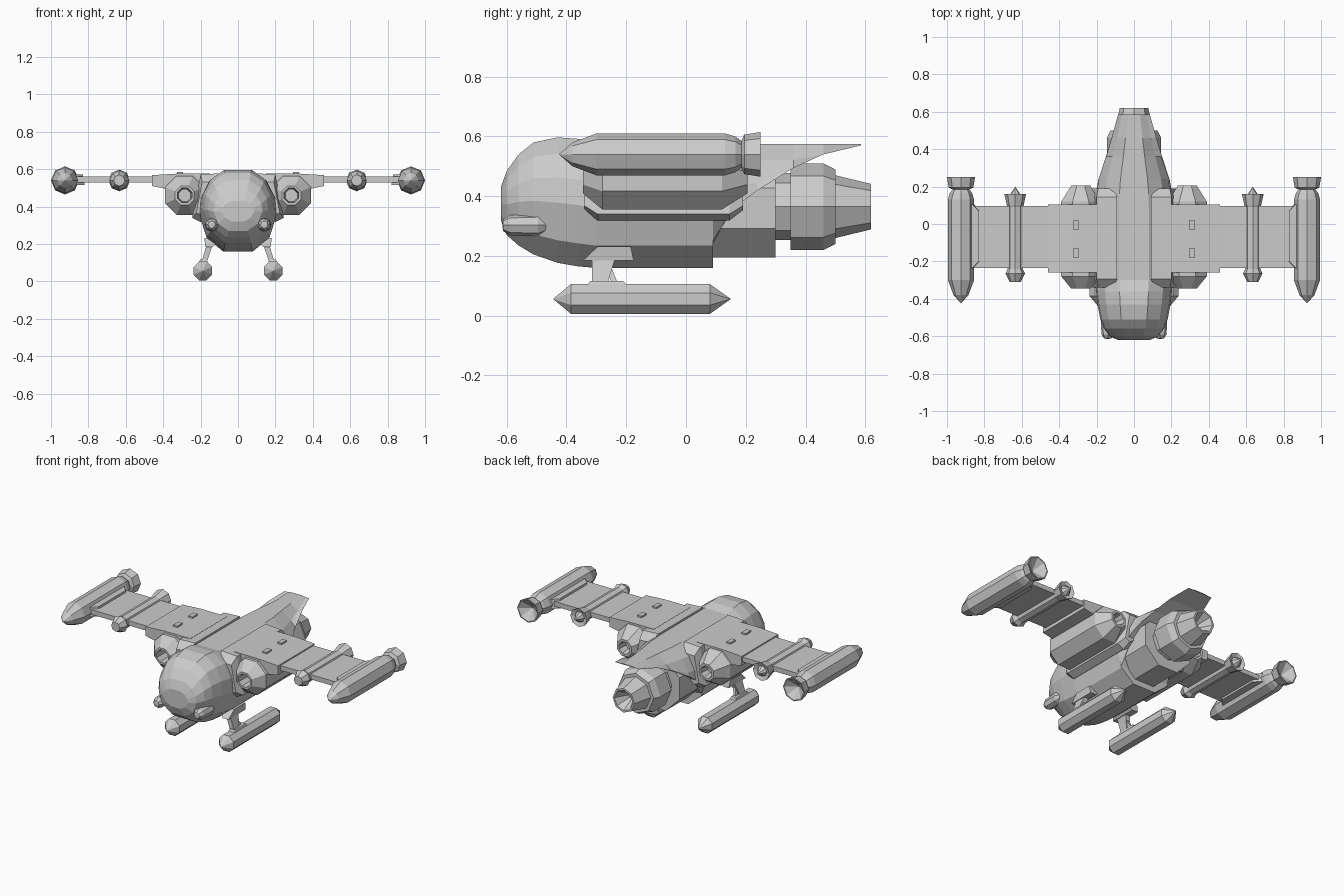
import bpy, bmesh
from math import sin, cos, pi
from mathutils import Vector

if "Cube" in bpy.data.objects:
    bpy.data.objects.remove(bpy.data.objects["Cube"])


def finish(name, bm, mirror=False):
    bmesh.ops.remove_doubles(bm, verts=bm.verts, dist=0.0005)
    bmesh.ops.recalc_face_normals(bm, faces=bm.faces)
    me = bpy.data.meshes.new(name)
    bm.to_mesh(me)
    bm.free()
    ob = bpy.data.objects.new(name, me)
    bpy.context.collection.objects.link(ob)
    if mirror:
        ob.modifiers.new("Mirror", 'MIRROR').use_axis[0] = True
    return ob


def loft(name, rings, mirror=False):
    """Skin a list of equal-length closed rings and cap both ends."""
    bm = bmesh.new()
    vs = [[bm.verts.new(p) for p in r] for r in rings]
    n = len(rings[0])
    for a, b in zip(vs, vs[1:]):
        for i in range(n):
            j = (i + 1) % n
            bm.faces.new((a[i], a[j], b[j], b[i]))
    bm.faces.new(vs[0])
    bm.faces.new(vs[-1][::-1])
    return finish(name, bm, mirror)


def lathe(name, x, z, profile, n=8, phase=0.0, mirror=True):
    """Turned part along y; profile is (y, radius)."""
    rings = [[(x + max(r, 1e-5) * sin(phase + 2 * pi * i / n), y,
               z + max(r, 1e-5) * cos(phase + 2 * pi * i / n)) for i in range(n)]
             for y, r in profile]
    return loft(name, rings, mirror)


def extrude_y(name, xz, y0, y1, inset=0.0):
    """xz profile extruded along y; inset chamfers the two ends."""
    c = sum((Vector(p) for p in xz), Vector((0, 0))) / len(xz)
    small = [Vector(p).lerp(c, inset) for p in xz]
    rings = [[(p[0], y, p[1]) for p in s] for s, y in
             ((small, y0), (xz, y0 + inset * 0.15), (xz, y1 - inset * 0.15), (small, y1))]
    return loft(name, rings if inset else [rings[0], rings[-1]], True)


def plate(name, yx_bottom, yx_top, z0, z1):
    return loft(name, [[(x, y, z0) for x, y in yx_bottom],
                       [(x, y, z1) for x, y in yx_top]], True)


# Fuselage: half section (x fraction, height fraction from belly to crown)
HALF = [(.38, 0), (.81, .18), (1, .48), (.96, .68), (.76, .87), (.38, 1)]
SECTION = HALF + [(-x, h) for x, h in reversed(HALF)]


def body_ring(y, w, zb, zt, cut=0.0):
    return [(w * x, y, min(zt, max(cut, zb + h * (zt - zb)))) for x, h in SECTION]


loft("fuselage", [body_ring(*s) for s in [
    (-.62, .085, .32, .43), (-.60, .13, .27, .485), (-.56, .16, .235, .54),
    (-.51, .18, .205, .58), (-.43, .195, .177, .597), (-.36, .203, .165, .592),
    (-.30, .208, .16, .575), (.09, .208, .16, .575)]])

# Tail wedge with rising flat underside
loft("tail_wedge", [body_ring(*s) for s in [
    (.08, .208, .16, .575, .22), (.16, .205, .16, .575, .36),
    (.24, .19, .16, .575, .42), (.36, .15, .16, .575, .495),
    (.46, .12, .16, .575, .54), (.585, .085, .16, .575, .57)]])

# Rear hull and main engine
lathe("rear_hull", 0, .36, [(0, .178), (.30, .178)], 8, pi / 8, False)
lathe("main_engine", 0, .365, [
    (.28, .112), (.35, .112), (.35, .145), (.46, .145), (.50, .125), (.50, .105),
    (.62, .076), (.62, .064), (.54, .02), (.54, 0)], 8, 0, False)

# Shoulder fairings
extrude_y("shoulder_fairing", [(.09, .578), (.2, .572), (.245, .34), (.2, .318), (.12, .36)],
          -.34, .19, .3)

# Wings and thicker root panels
plate("wing", *[[(.18, -.235), (.9, -.235), (.9, .095), (.18, .095)]] * 2, .53, .56)
extrude_y("wing_root", [(.15, .576), (.33, .576), (.46, .568), (.46, .51), (.36, .49), (.15, .49)],
          -.26, .105)
for y in (.0, -.15):
    plate("root_clip", *[[(.295, y - .03), (.325, y - .03), (.325, y + .02), (.295, y + .02)]] * 2,
          .56, .586)

# Inboard turbine pods with hollow intakes
lathe("turbine_pod", .285, .46, [
    (-.25, 0), (-.25, .035), (-.345, .042), (-.345, .055), (-.28, .113),
    (.12, .113), (.205, .055), (.205, .04), (.15, .03), (.15, 0)], 8, pi / 8)

# Mid wing pods
lathe("mid_wing_pod", .635, .54, [
    (-.31, 0), (-.31, .03), (-.265, .052), (-.24, .04), (.09, .04), (.10, .045),
    (.16, .058), (.15, .033), (.2, 0)])

# Wing tip tanks with flared nozzles
lathe("wing_tip_tank", .925, .54, [
    (-.425, 0), (-.38, .04), (-.30, .07), (.13, .07), (.165, .06), (.185, .045),
    (.195, .066), (.25, .075), (.25, .068), (.20, 0)])
plate("tip_bracket", [(.82, -.2), (.88, -.26), (.88, .13), (.82, .07)],
      [(.83, -.2), (.88, -.25), (.88, .12), (.83, .07)], .515, .572)

# Nose guns
lathe("nose_gun", .14, .303, [
    (-.615, 0), (-.612, .02), (-.59, .034), (-.495, .038), (-.45, .015), (-.4, .01)])

# Landing skids
lathe("landing_skid", .188, .056, [
    (-.445, 0), (-.385, .054), (.08, .054), (.15, 0)], 8, pi / 8)


def bar(name, a, b, sa, sb):
    """Tapered rectangular bar; sizes are (half x, half y)."""
    corners = ((-1, -1), (1, -1), (1, 1), (-1, 1))
    loft(name, [[(p[0] + s[0] * i, p[1] + s[1] * j, p[2]) for i, j in corners]
                for p, s in ((a, sa), (b, sb))], True)


bar("strut_mount", (.135, -.24, .232), (.155, -.26, .185), (.045, .055), (.02, .085))
bar("skid_strut", (.15, -.275, .20), (.182, -.29, .10), (.016, .04), (.014, .025))
bar("skid_brace", (.155, -.265, .175), (.182, -.235, .10), (.008, .01), (.008, .01))
bar("skid_foot", (.186, -.265, .095), (.184, -.265, .117), (.025, .07), (.018, .055))
